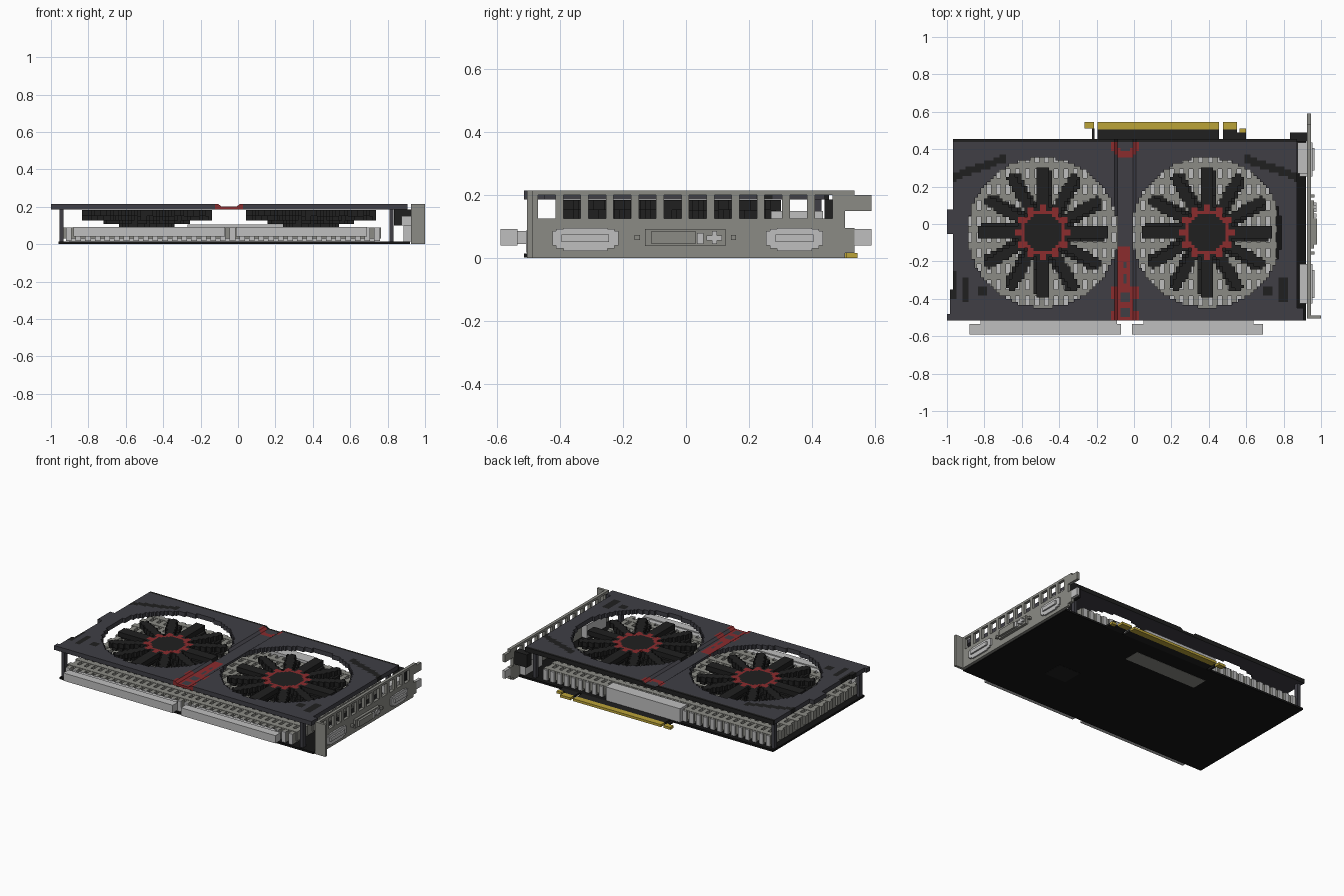
import bpy, bmesh, math

if "Cube" in bpy.data.objects:
    bpy.data.objects.remove(bpy.data.objects["Cube"])


def material(name, r, g, b):
    m = bpy.data.materials.new(name)
    m.use_nodes = True
    m.diffuse_color = (r, g, b, 1)
    m.node_tree.nodes["Principled BSDF"].inputs["Base Color"].default_value = (r, g, b, 1)
    return m


CHARCOAL = material("charcoal", .05, .049, .06)
BLACK = material("soft black", .014, .014, .014)
BOARD = material("board black", .007, .007, .007)
RED = material("dark red", .26, .025, .027)
GOLD = material("gold", .5, .37, .04)
GREY = material("warm grey", .26, .26, .235)
LIGHT = material("light grey", .52, .52, .52)
STEP = .0165


def finish(name, bm, mats):
    bmesh.ops.recalc_face_normals(bm, faces=bm.faces)
    mesh = bpy.data.meshes.new(name)
    bm.to_mesh(mesh)
    bm.free()
    for m in mats:
        mesh.materials.append(m)
    ob = bpy.data.objects.new(name, mesh)
    bpy.context.collection.objects.link(ob)
    return ob


def boxes(name, mat, spans):
    """One object from boxes given as (x0, x1, y0, y1, z0, z1)."""
    bm = bmesh.new()
    for x0, x1, y0, y1, z0, z1 in spans:
        for v in bmesh.ops.create_cube(bm, size=1)["verts"]:
            v.co = (x1 if v.co.x > 0 else x0, y1 if v.co.y > 0 else y0, z1 if v.co.z > 0 else z0)
    return finish(name, bm, [mat])


def cell_plate(name, mats, rule, u0, u1, v0, v1, place, low, high):
    """Plate of square cells; rule(u, v) gives a material index or None for a gap."""
    bm, verts = bmesh.new(), {}
    nu, nv = round((u1 - u0) / STEP), round((v1 - v0) / STEP)
    du, dv = (u1 - u0) / nu, (v1 - v0) / nv
    cells = {(i, j): rule(u0 + (i + .5) * du, v0 + (j + .5) * dv)
             for i in range(nu) for j in range(nv)}

    def vert(i, j, h):
        key = (i, j, h)
        if key not in verts:
            verts[key] = bm.verts.new(place(u0 + i * du, v0 + j * dv, h))
        return verts[key]

    for (i, j), index in cells.items():
        if index is None:
            continue
        ring = [(i, j), (i + 1, j), (i + 1, j + 1), (i, j + 1)]
        bm.faces.new([vert(a, b, high) for a, b in ring]).material_index = index
        bm.faces.new([vert(a, b, low) for a, b in reversed(ring)])
        near = [(i, j - 1), (i + 1, j), (i, j + 1), (i - 1, j)]
        for k, n in enumerate(near):
            if cells.get(n) is None:
                p, q = ring[k], ring[(k + 1) % 4]
                bm.faces.new([vert(*p, low), vert(*q, low), vert(*q, high),
                              vert(*p, high)]).material_index = index
    return finish(name, bm, mats)


def flat(x, y, z):
    return (x, y, z)


# Circuit board and edge contacts
boxes("circuit_board", BOARD, [(-.96, .92, -.515, .45, .001, .014)])
boxes("edge_connector_base", BLACK, [(-.225, -.21, .45, .51, .001, .014),
                                     (-.195, .455, .45, .51, .001, .014),
                                     (.475, .6, .45, .49, .001, .014),
                                     (.475, .55, .49, .51, .001, .014)])
boxes("gold_contacts", GOLD, [(-.265, -.215, .51, .545, 0, .016), (-.195, .455, .505, .545, 0, .016),
                              (.475, .55, .505, .545, 0, .016), (.565, .6, .488, .51, 0, .016)])
boxes("underside_block", GREY, [(-.28, .26, .23, .34, 0, .004)])
boxes("underside_chip", BLACK, [(.36, .52, -.22, -.08, 0, .004)])

# Heatsink: pale core, long fins and cross bars
boxes("heatsink_core", LIGHT, [(-.9, .73, -.46, .39, .014, .07)])
fins = [(-.92 + .0515 * k, -.89 + .0515 * k, -.5, .42, .018, .088) for k in range(33)]
boxes("heatsink_fins", GREY, fins)
bars = [(-.935, .765, -.47 + .085 * k, -.435 + .085 * k, .03, .09) for k in range(11)]
boxes("heatsink_cross_bars", GREY, bars)
boxes("heatsink_fin_tips", LIGHT, [(x0, x1, y, y + .008, .018, .088) for x0, x1, *_ in fins
                                   for y in (-.508, .42)])
boxes("front_heat_blocks", LIGHT, [(-.88, -.07, -.59, -.535, .04, .092), (-.01, .69, -.59, -.535, .04, .092),
                                   (-.82, -.09, -.535, -.5, .045, .085), (.05, .64, -.535, -.5, .045, .085)])
boxes("rear_block", LIGHT, [(-.27, .28, .37, .448, .014, .105)])

# Shroud with two round openings and painted marks
FANS = {"left": .39, "right": -.487}
FAN_Y = -.045


def shroud_rule(x, y):
    left_edge = -.965
    if -.05 < y < .075 or y < -.49:
        left_edge = -1
    elif y < -.35:
        left_edge = -.98
    if x < left_edge or x > (.905 if y < -.45 else .873):
        return None
    if any(math.hypot(x - c, y - FAN_Y) < .4 for c in FANS.values()):
        return None
    if y > .437:
        return 1
    c = abs(x + .048)
    # red centre marks
    if y < -.34 and c < .07:
        hole = c < .022 and (-.5 < y < -.45 or -.42 < y < -.375)
        return 0 if hole or (c > .05 and -.46 < y < -.4) else 2
    if y < -.12 and c < .033:
        return 0 if c < .012 and (-.32 < y < -.27 or -.24 < y < -.2) else 2
    if y > .35 and c < .07:
        return 2 if abs(y - .36 - c * .7) < .022 or (y > .39 and c > .035) else 0
    # black slots
    side = abs(x + .048)
    if .63 < side < .93 and abs(y - (.355 - (side - .63) * .36)) < .022:
        return 1
    if -.41 < y < -.29 and abs(side - .85) < .022 or -.38 < y < -.34 and abs(side - .765) < .025:
        return 1
    if -.4 < y < -.25 and x < -.945:
        return 1
    return 0


shroud = cell_plate("shroud", [CHARCOAL, BLACK, RED], shroud_rule, -1, .905, -.515, .455, flat, .186, .215)
for v in shroud.data.vertices:  # shallow channel between the fans
    if -.09 < v.co.x < -.005 and v.co.z > .2:
        v.co.z = .202
boxes("shroud_posts", CHARCOAL, [(x, x + .022, y, y + .03, .012, .188)
                                 for x in (-.955, .81) for y in (-.5, .4)])


# Fans: twelve stepped blades in layers around a red ringed hub
def blade_layer(cx, reach, width, sweep, top):
    def rule(x, y):
        dx, dy = x - cx, y - FAN_Y
        r, a = math.hypot(dx, dy), math.atan2(dy, dx)
        if r < .1:
            return 0
        if r < .138 + .017 * math.cos(12 * a):
            return 1 if top else 0
        off = (a + sweep + math.pi / 12) % (math.pi / 6) - math.pi / 12
        return 0 if r < reach and abs(r * math.sin(off)) < width else None
    return rule


LAYERS = [("blades_top", .355, .027, 0, .152, .184), ("blades_middle", .34, .027, .07, .126, .152),
          ("blades_low", .23, .025, .13, .108, .126), ("hub_base", .155, .02, 0, .092, .108)]
for side, cx in FANS.items():
    for part, reach, width, sweep, z0, z1 in LAYERS:
        rule = blade_layer(cx, reach, width, sweep, part == "blades_top")
        cell_plate(f"{side}_fan_{part}", [BLACK, RED], rule, cx - .38, cx + .38,
                   FAN_Y - .38, FAN_Y + .38, flat, z0, z1)
    boxes(f"{side}_fan_spindle", BLACK, [(cx - .05, cx + .05, FAN_Y - .05, FAN_Y + .05, .05, .095)])

# Slot bracket with vents
vents = [-.47 + .08 * k for k in range(12)]
edges = [-.505] + [e for y in vents for e in (y, y + .055)] + [.505]
bracket = [(.925, .945, -.505, .505, 0, .125), (.925, .945, -.505, .535, .2, .215),
           (.925, .945, .505, .535, .016, .095), (.925, .945, .505, .535, .15, .2),
           (.925, .945, .535, .59, .15, .2)]
bracket += [(.925, .945, a, b, .125, .2) for a, b in zip(edges[::2], edges[1::2])]
bracket += [(.925, 1, -.505, -.488, 0, .215)]
boxes("bracket", GREY, bracket)
boxes("bracket_tab", LIGHT, [(.925, .945, .535, .59, .04, .092)])
boxes("bracket_corner_block", BLACK, [(.835, .925, .44, .49, .1, .186)])

# Ports: stepped oval sockets, centre socket and screws
ports, shells = [], []
for y0, y1 in ((-.425, -.215), (.255, .435)):
    shells.append((.885, .925, y0, y1, .014, .1))
    for inset, z0, z1 in ((0, .04, .085), (.012, .03, .092), (.035, .022, .096)):
        ports.append((.945, .955, y0 + inset, y1 - inset, z0, z1))
    ports.append((.955, .965, y0 + .03, y1 - .03, .05, .075))
boxes("port_shells", LIGHT, shells)
boxes("oval_ports", LIGHT, ports)
boxes("rear_connector_box", LIGHT, [(.875, .925, .27, .435, .1, .15)])
boxes("centre_port", GREY, [(.945, .962, -.13, .125, .038, .092), (.962, .978, -.11, .03, .045, .085),
                            (.945, .965, -.163, -.147, .057, .073), (.945, .965, .143, .159, .057, .073)])
boxes("centre_port_pins", LIGHT, [(.962, .975, .035, .055, .045, .08), (.962, .975, .065, .115, .055, .072),
                                  (.962, .975, .082, .098, .045, .085)])
